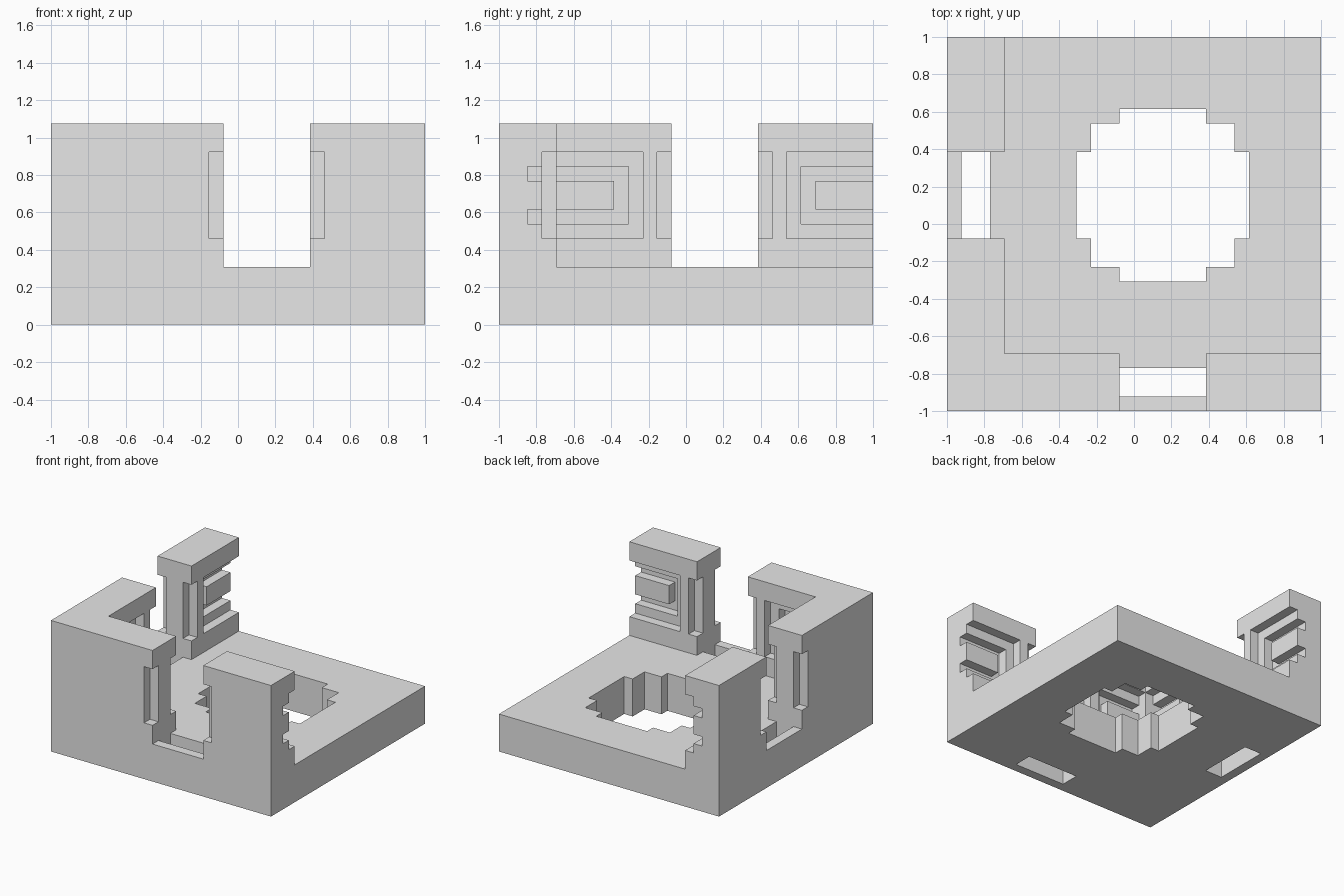
import bpy, bmesh
from mathutils import Vector

cube = bpy.data.objects.get("Cube")
if cube:
    bpy.data.objects.remove(cube, do_unlink=True)

U = 1 / 13                      # one building unit; the footprint is 26 x 26 units
HALF, TOP, FLOOR = 13, 14, 4    # half width, wall top, floor slab top
INNER = -9                      # inner face of the two walls
GATE = (-1, 5)                  # doorway span along each wall
BAND = (6, 12)                  # height band of the wall detailing
OUT = HALF + 1                  # just beyond the block

stone = bpy.data.materials.new("grey_stone")
stone.use_nodes = True
GREY = (0.8, 0.8, 0.8, 1)
stone.diffuse_color = GREY
stone.node_tree.nodes["Principled BSDF"].inputs["Base Color"].default_value = GREY


def box(name, x, y, z):
    """Axis-aligned box from three (low, high) spans in units."""
    bm = bmesh.new()
    bmesh.ops.create_cube(bm, size=1)
    for v in bm.verts:
        v.co = Vector([(s[0] + s[1]) / 2 + c * (s[1] - s[0]) for c, s in zip(v.co, (x, y, z))]) * U
    mesh = bpy.data.meshes.new(name)
    bm.to_mesh(mesh)
    bm.free()
    obj = bpy.data.objects.new(name, mesh)
    bpy.context.collection.objects.link(obj)
    return obj


body = box("gatehouse_corner", (-HALF, HALF), (-HALF, HALF), (0, TOP))
body.data.materials.append(stone)
cutters = []


def cut(x, y, z):
    cutter = box("cutter", x, y, z)
    cutter.hide_render = True
    mod = body.modifiers.new("cut", 'BOOLEAN')
    mod.operation, mod.solver, mod.object = 'DIFFERENCE', 'EXACT', cutter
    cutters.append(cutter)


def cut_walls(along, across, z):
    """The same cut in the front wall and, with x and y swapped, the side wall."""
    cut(along, across, z)
    cut(across, along, z)


# Open courtyard above the floor slab
cut((INNER, OUT), (INNER, OUT), (FLOOR, TOP + 1))

# Stepped round well through the floor
cut((-4, 8), GATE, (-1, FLOOR + 1))
cut((-3, 7), (-3, 7), (-1, FLOOR + 1))
cut(GATE, (-4, 8), (-1, FLOOR + 1))

# Doorways and the gate slots below them
cut_walls(GATE, (-OUT, INNER + 1), (FLOOR, TOP + 1))
cut_walls(GATE, (-12, -10), (-1, FLOOR + 1))

# Notched door jamb corners, outside and inside
for jamb in ((GATE[0] - 1, GATE[0] + 1), (GATE[1] - 1, GATE[1] + 1)):
    for across in ((-OUT, 1 - HALF), (INNER - 1, INNER + 1)):
        cut_walls(jamb, across, BAND)

# Recessed inner panels, each with a groove around a raised block
for near, end, step in ((GATE[0] - 2, INNER, -1), (GATE[1] + 2, OUT, 1)):
    def span(a, b):
        return (min(a, b), max(a, b))
    cut_walls(span(near, end), (INNER - 1, INNER + 1), BAND)
    groove = near + step
    deep = (INNER - 2, INNER + 1)
    for z in ((7, 8), (10, 11)):
        cut_walls(span(groove, end), deep, z)
    cut_walls(span(groove, groove + step), deep, (7, 11))

# Bake the cuts and merge flat faces
bpy.context.view_layer.update()
result = bpy.data.meshes.new_from_object(body.evaluated_get(bpy.context.evaluated_depsgraph_get()))
body.modifiers.clear()
bm = bmesh.new()
bm.from_mesh(result)
bmesh.ops.remove_doubles(bm, verts=bm.verts, dist=0.0005)
bmesh.ops.dissolve_limit(bm, angle_limit=0.01, verts=bm.verts, edges=bm.edges)
for face in bm.faces:
    face.material_index = 0
    face.smooth = False
bm.to_mesh(result)
bm.free()
body.data = result
if not result.materials:
    result.materials.append(stone)
for cutter in cutters:
    bpy.data.objects.remove(cutter, do_unlink=True)
